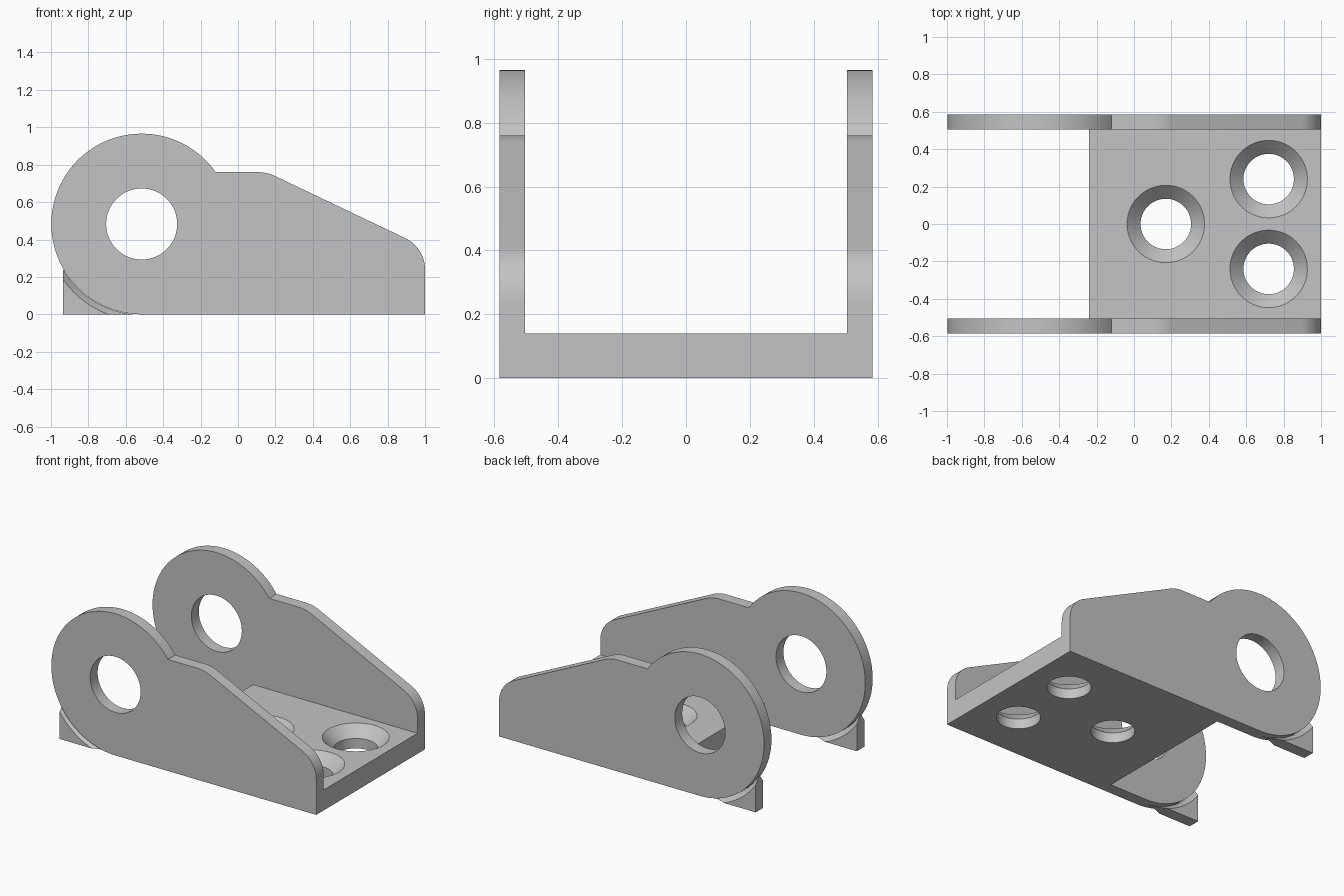
import bpy, bmesh
from math import sin, cos, pi, radians, asin

cube = bpy.data.objects.get("Cube")
if cube:
    bpy.data.objects.remove(cube, do_unlink=True)

grey = bpy.data.materials.new("plain grey")
grey.use_nodes = True
grey.diffuse_color = (0.55, 0.55, 0.55, 1)
grey.node_tree.nodes["Principled BSDF"].inputs["Base Color"].default_value = (0.55, 0.55, 0.55, 1)

EYE_X, EYE_Z, EYE_R = -0.515, 0.483, 0.483   # round pivot lug
HALF, INNER = 0.585, 0.505                   # outer and inner faces of the cheeks


def finish(name, bm):
    bmesh.ops.recalc_face_normals(bm, faces=bm.faces)
    mesh = bpy.data.meshes.new(name)
    bm.to_mesh(mesh)
    bm.free()
    mesh.materials.append(grey)
    obj = bpy.data.objects.new(name, mesh)
    bpy.context.collection.objects.link(obj)
    return obj


def prism(name, points, y0, y1):
    """Extrude an x-z outline along y."""
    bm = bmesh.new()
    face = bm.faces.new([bm.verts.new((x, y0, z)) for x, z in points])
    new = bmesh.ops.extrude_face_region(bm, geom=[face])["geom"]
    verts = [v for v in new if isinstance(v, bmesh.types.BMVert)]
    bmesh.ops.translate(bm, verts=verts, vec=(0, y1 - y0, 0))
    return finish(name, bm)


def lathe(name, profile, place, steps=96):
    """Closed solid of (height, radius) rings; place maps ring coordinates to space."""
    bm = bmesh.new()
    rings = [[bm.verts.new(place(r * cos(2 * pi * i / steps), r * sin(2 * pi * i / steps), h))
              for i in range(steps)] for h, r in profile]
    for a, b in zip(rings, rings[1:]):
        for i in range(steps):
            j = (i + 1) % steps
            bm.faces.new((a[i], a[j], b[j], b[i]))
    bm.faces.new(rings[0])
    bm.faces.new(rings[-1])
    return finish(name, bm)


def arc(cx, cz, r, start, end, steps):
    angles = [start + (end - start) * i / steps for i in range(steps + 1)]
    return [(cx + r * cos(a), cz + r * sin(a)) for a in angles]


def select(obj):
    bpy.ops.object.select_all(action="DESELECT")
    obj.select_set(True)
    bpy.context.view_layer.objects.active = obj


def cut(obj, cutter):
    cutter.hide_render = True
    mod = obj.modifiers.new("cut", "BOOLEAN")
    mod.operation, mod.solver, mod.object = "DIFFERENCE", "EXACT", cutter
    select(obj)
    bpy.ops.object.modifier_apply(modifier=mod.name)
    bpy.data.objects.remove(cutter, do_unlink=True)


def smooth(obj):
    select(obj)
    bpy.ops.object.shade_smooth_by_angle(angle=radians(25))


# Bracket: side outline extruded over the full width
slope = radians(64.4)
outline = (arc(EYE_X, EYE_Z, EYE_R, asin((0.76 - EYE_Z) / EYE_R), 1.5 * pi, 72)
           + [(1, 0)]
           + arc(0.815, 0.24, 0.185, 0, slope, 14)
           + arc(0.105, 0.54, 0.22, slope, pi / 2, 8))
bracket = prism("bracket", outline, -HALF, HALF)

# Hollow between the cheeks, leaving the base plate
hollow = [(-0.24, -0.2), (-0.24, 0.14), (1.2, 0.14), (1.2, 1.2), (-1.2, 1.2), (-1.2, -0.2)]
cut(bracket, prism("hollow", hollow, -INNER, INNER))

# Pivot hole through both cheeks
cut(bracket, lathe("pivot_hole", [(-0.8, 0.19), (0.8, 0.19)],
                   lambda u, v, h: (EYE_X + u, h, EYE_Z + v)))

# Countersunk screw holes in the base
for x, y in ((0.17, 0), (0.72, 0.24), (0.72, -0.24)):
    cut(bracket, lathe("screw_hole", [(-0.1, 0.135), (0.068, 0.135), (0.16, 0.227)],
                       lambda u, v, h: (x + u, y + v, h)))
smooth(bracket)

# Feet under the lugs: blocks whose curved top narrows to a ridge
for side, name in ((-1, "right_foot"), (1, "left_foot")):
    mid = side * (HALF + INNER) / 2
    block = [(-0.935, 0), (EYE_X, 0), (EYE_X, 0.26), (-0.935, 0.26)]
    foot = prism(name, block, mid - 0.04, mid + 0.04)
    cut(foot, lathe("cradle", [(-0.06, 0.53), (0, 0.485), (0.06, 0.53)],
                    lambda u, v, h: (EYE_X + u, mid + h, EYE_Z + v), 128))
    smooth(foot)
